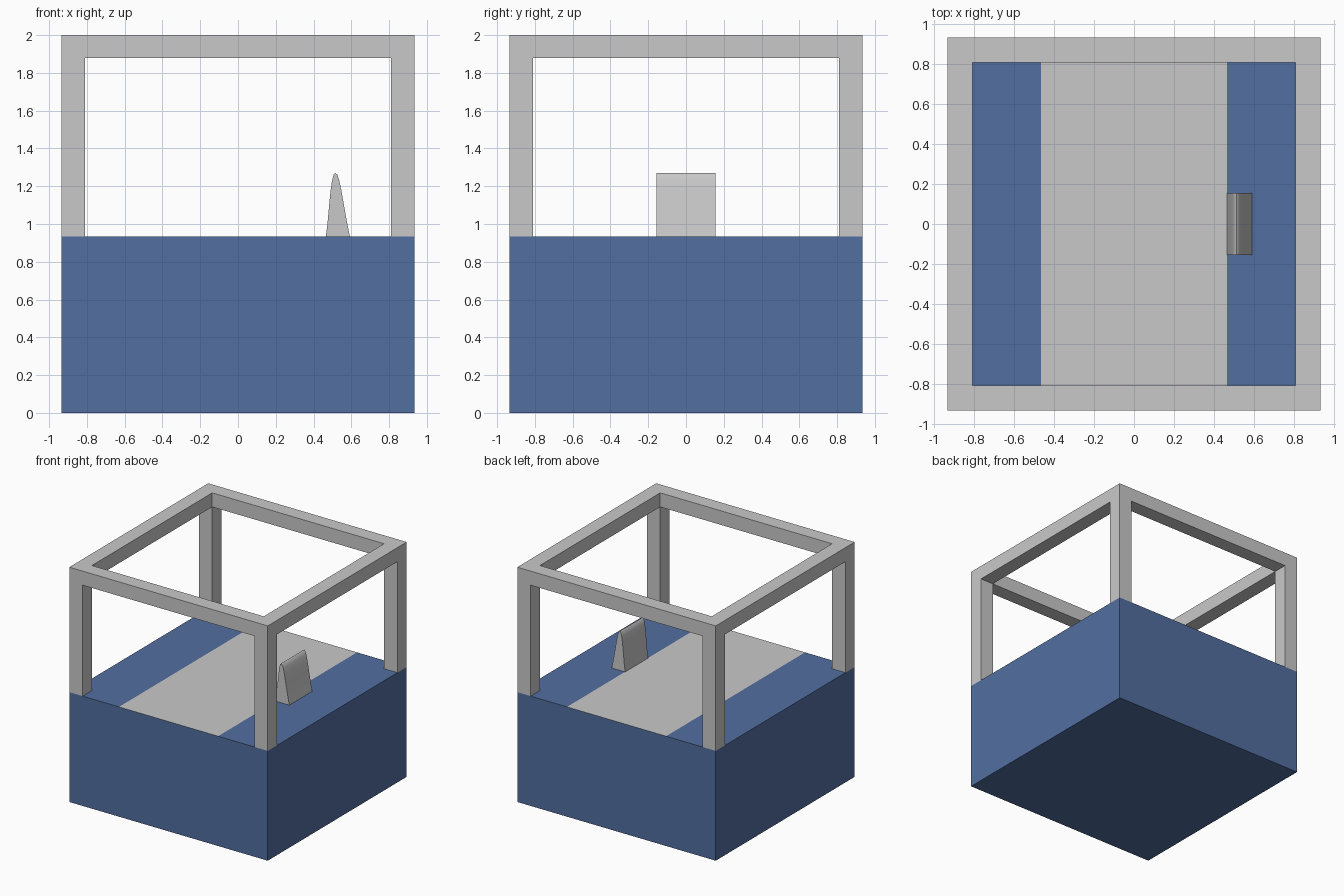
import bpy
import bmesh
import math

HALF = 0.935      # half width of the base and frame
INNER = 0.81      # half width of the frame opening
DECK = 0.935      # height of the deck
BEAM = 1.88       # underside of the top beams
TOP = 2.0
STRIP = 0.467     # half width of the grey deck strip

old = bpy.data.objects.get("Cube")
if old:
    bpy.data.objects.remove(old, do_unlink=True)


def material(name, colour):
    mat = bpy.data.materials.new(name)
    mat.use_nodes = True
    mat.diffuse_color = colour
    mat.node_tree.nodes["Principled BSDF"].inputs["Base Color"].default_value = colour
    return mat


blue = material("blue", (0.084, 0.156, 0.352, 1))
grey = material("light grey", (0.584, 0.584, 0.584, 1))


def add_object(name, bm, *mats):
    bmesh.ops.recalc_face_normals(bm, faces=bm.faces)
    mesh = bpy.data.meshes.new(name)
    bm.to_mesh(mesh)
    bm.free()
    for mat in mats:
        mesh.materials.append(mat)
    obj = bpy.data.objects.new(name, mesh)
    bpy.context.collection.objects.link(obj)
    return obj


def box_mesh(hx, hy, z0, z1):
    bm = bmesh.new()
    bmesh.ops.create_cube(bm, size=2)
    for v in bm.verts:
        v.co = (v.co.x * hx, v.co.y * hy, z1 if v.co.z > 0 else z0)
    return bm


# Solid base, with a grey strip cut into the deck
bm = box_mesh(HALF, HALF, 0, DECK)
for x in (-STRIP, STRIP):
    top = [f for f in bm.faces if f.normal.z > 0.9]
    edges = {e for f in top for e in f.edges}
    verts = {v for f in top for v in f.verts}
    bmesh.ops.bisect_plane(bm, geom=top + list(edges) + list(verts),
                           plane_co=(x, 0, 0), plane_no=(1, 0, 0))
    bm.normal_update()
for f in bm.faces:
    if f.normal.z > 0.9 and abs(f.calc_center_median().x) < STRIP:
        f.material_index = 1
add_object("base", bm, blue, grey)

# Open frame: a block hollowed out along each axis
frame = add_object("frame", box_mesh(HALF, HALF, DECK, TOP), grey)
openings = {
    "side_opening": (1.2, INNER, DECK - 0.2, BEAM),
    "front_opening": (INNER, 1.2, DECK - 0.2, BEAM),
    "roof_opening": (INNER, INNER, DECK - 0.2, TOP + 0.2),
}
bpy.context.view_layer.objects.active = frame
for name, size in openings.items():
    cutter = add_object(name, box_mesh(*size))
    cutter.hide_render = True
    mod = frame.modifiers.new(name, "BOOLEAN")
    mod.operation = "DIFFERENCE"
    mod.solver = "EXACT"
    mod.object = cutter
    bpy.ops.object.modifier_apply(modifier=name)
    bpy.data.objects.remove(cutter, do_unlink=True)

# Upright fin: a leaning rounded profile extruded along y
profile = [(0.465, 0), (0.473, 0.06), (0.482, 0.16), (0.49, 0.24), (0.498, 0.295),
           (0.506, 0.325), (0.515, 0.335), (0.525, 0.327), (0.535, 0.3),
           (0.546, 0.25), (0.56, 0.17), (0.575, 0.085), (0.592, 0)]
bm = bmesh.new()
face = bm.faces.new([bm.verts.new((x, -0.155, DECK + z)) for x, z in profile])
side = bmesh.ops.extrude_face_region(bm, geom=[face])["geom"]
bmesh.ops.translate(bm, vec=(0, 0.31, 0),
                    verts=[v for v in side if isinstance(v, bmesh.types.BMVert)])
fin = add_object("fin", bm, grey)
bpy.ops.object.select_all(action="DESELECT")
fin.select_set(True)
bpy.context.view_layer.objects.active = fin
bpy.ops.object.shade_smooth_by_angle(angle=math.radians(40))
